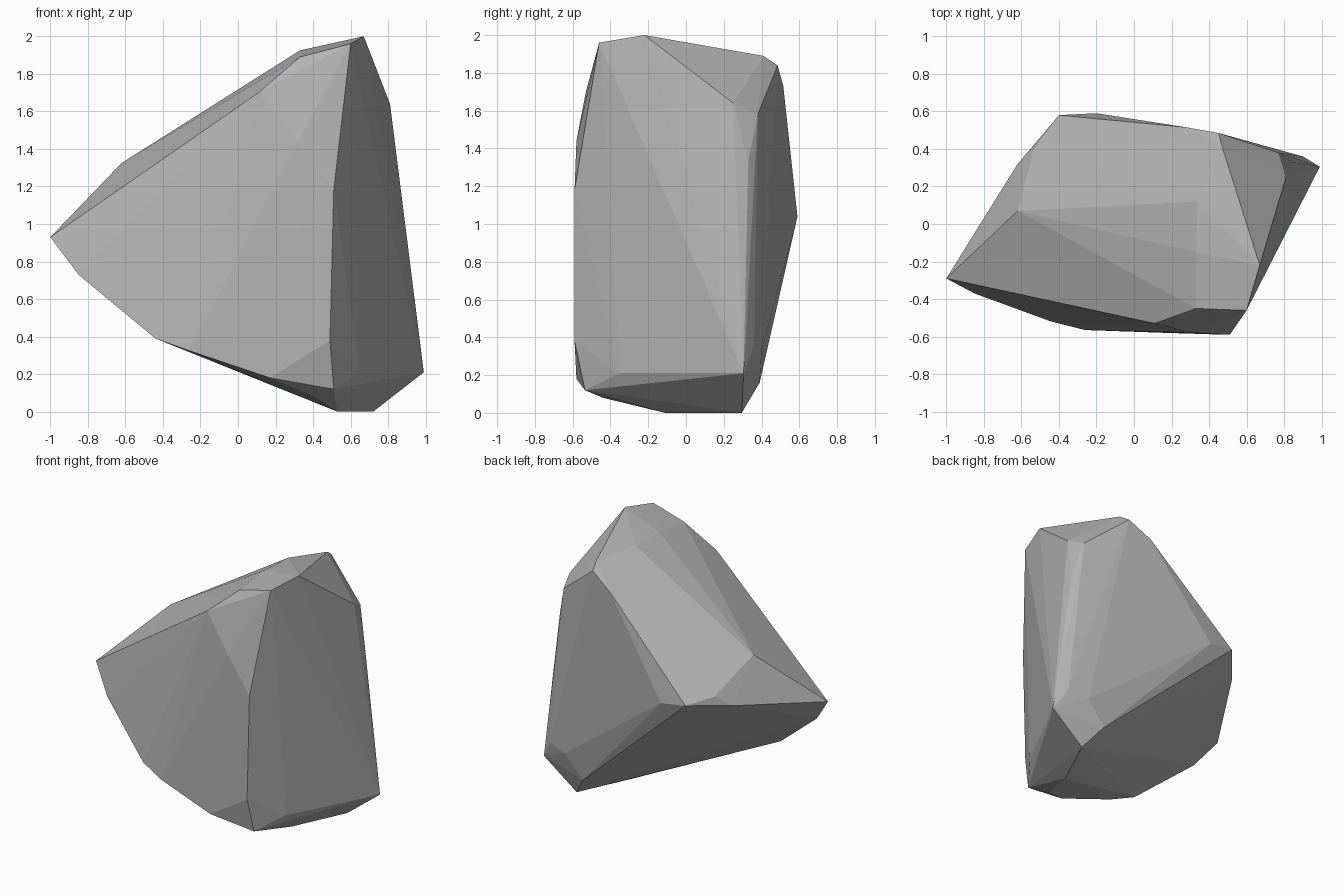
import bpy, bmesh

# Corner points of the chipped boulder, grouped by region
crown = [(0.67, -0.22, 2.0), (0.60, -0.46, 1.96), (0.33, -0.45, 1.89),
         (0.11, -0.53, 1.70), (0.34, 0.12, 1.92), (0.33, -0.15, 1.925),
         (0.47, 0.41, 1.89), (0.45, 0.485, 1.84), (0.28, 0.515, 1.73),
         (0.81, 0.25, 1.64), (0.77, 0.38, 1.58)]
left_nose = [(-1.0, -0.29, 0.93), (-0.62, 0.07, 1.325), (-0.62, 0.32, 1.03),
             (-0.53, 0.41, 1.11), (-0.85, -0.37, 0.73), (-0.44, -0.52, 0.39),
             (-0.26, -0.565, 0.325)]
front_ridge = [(0.32, -0.58, 1.44), (0.51, -0.59, 1.18), (0.49, -0.59, 0.38),
               (0.51, -0.535, 0.12), (0.17, -0.58, 0.18)]
back_and_right = [(-0.40, 0.58, 1.07), (-0.20, 0.59, 1.04), (0.84, 0.33, 1.33),
                  (0.99, 0.305, 0.21), (0.90, 0.36, 0.36), (0.75, 0.40, 0.33),
                  (0.65, -0.35, 0.21)]
base = [(0.72, 0.295, 0.0), (0.53, -0.11, 0.0), (0.60, 0.39, 0.16),
        (0.40, -0.44, 0.08)]

# Wrap the corners in a convex, flat-faced skin
bm = bmesh.new()
for p in crown + left_nose + front_ridge + back_and_right + base:
    bm.verts.new(p)
hull = bmesh.ops.convex_hull(bm, input=bm.verts[:])
loose = {g for g in hull["geom_interior"] + hull["geom_unused"]
         if isinstance(g, bmesh.types.BMVert)}
bmesh.ops.delete(bm, geom=list(loose), context='VERTS')
bmesh.ops.recalc_face_normals(bm, faces=bm.faces[:])
for f in bm.faces:
    f.smooth = False

mesh = bpy.data.meshes.new("boulder")
bm.to_mesh(mesh)
bm.free()

# Single stone colour
stone = bpy.data.materials.new("grey stone")
stone.diffuse_color = (0.45, 0.45, 0.45, 1.0)
mesh.materials.append(stone)
boulder = bpy.data.objects.new("boulder", mesh)
bpy.context.collection.objects.link(boulder)
